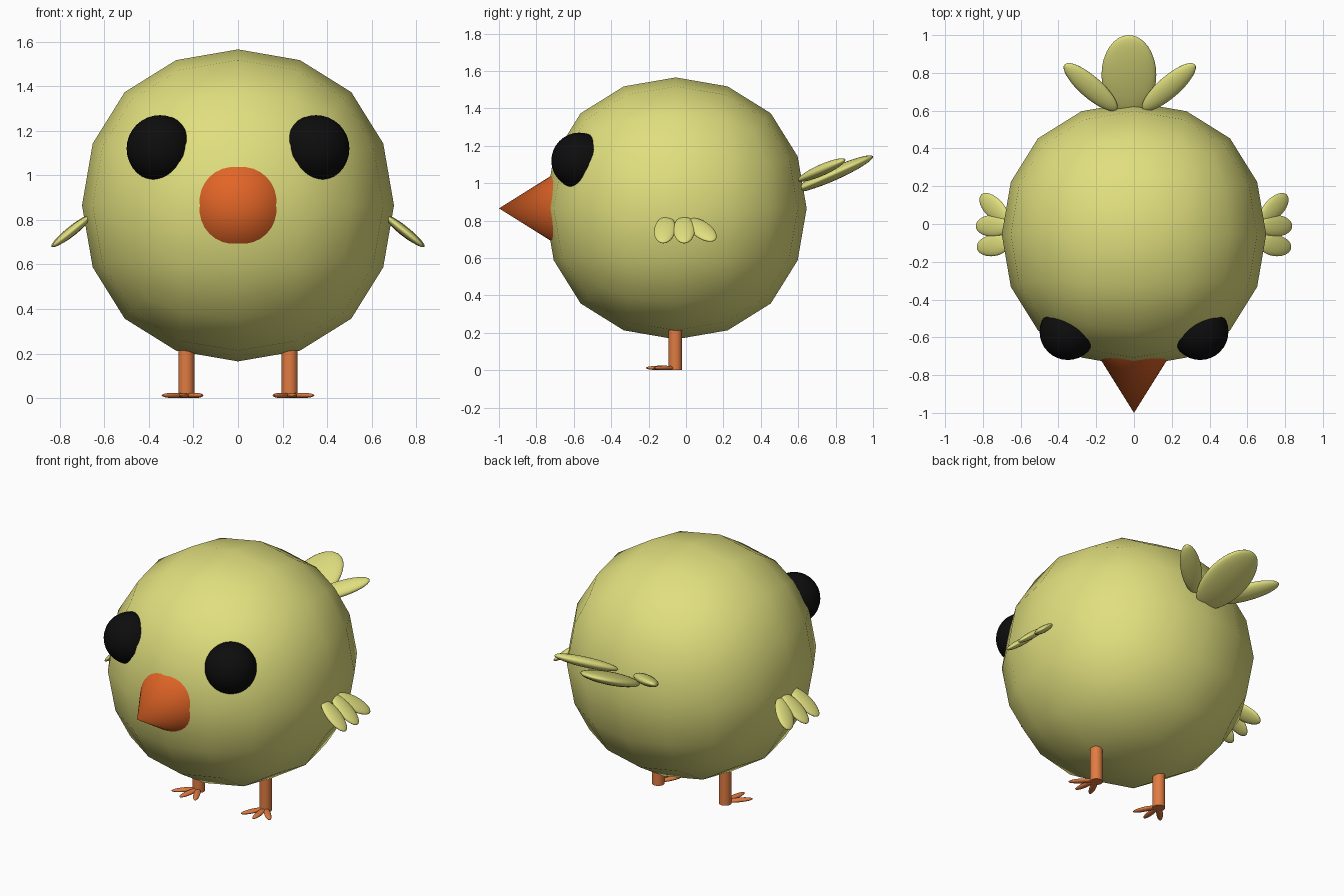
import bpy
from math import radians, sin, cos
from mathutils import Matrix, Vector

if "Cube" in bpy.data.objects:
    bpy.data.objects.remove(bpy.data.objects["Cube"], do_unlink=True)


def material(name, rgb):
    m = bpy.data.materials.new(name)
    m.use_nodes = True
    m.diffuse_color = (*rgb, 1)
    m.node_tree.nodes["Principled BSDF"].inputs["Base Color"].default_value = (*rgb, 1)
    return m


YELLOW = material("pale yellow", (0.75, 0.74, 0.21))
ORANGE = material("beak orange", (0.76, 0.13, 0.02))
LEG = material("leg orange", (0.75, 0.2, 0.055))
BLACK = material("eye black", (0.004, 0.004, 0.004))


def finish(name, mat):
    ob = bpy.context.object
    ob.name = name
    ob.data.materials.append(mat)
    bpy.ops.object.shade_smooth_by_angle(angle=radians(40))
    return ob


def ellipsoid(name, mat, loc, half, yaw=0, pitch=0, fan=0):
    """Ellipsoid lying along y: fanned in its plane, pitched up, then turned."""
    bpy.ops.mesh.primitive_uv_sphere_add(segments=32, ring_count=16, radius=1)
    ob = finish(name, mat)
    turn = (Matrix.Rotation(radians(yaw), 4, 'Z')
            @ Matrix.Rotation(radians(pitch), 4, 'X')
            @ Matrix.Rotation(radians(fan), 4, 'Z'))
    ob.data.transform(Matrix.Translation(Vector(loc)) @ turn @ Matrix.Diagonal((*half, 1)))
    return ob


# Body: a cube subdivided into a coarse ball
bpy.ops.mesh.primitive_cube_add(size=1.668, location=(0, -0.055, 0.865))
body = bpy.context.object
subdivision = body.modifiers.new("rounding", 'SUBSURF')
subdivision.levels = subdivision.render_levels = 2
bpy.ops.object.modifier_apply(modifier=subdivision.name)
finish("body", YELLOW)
bpy.ops.object.shade_smooth()

# Beak
bpy.ops.mesh.primitive_cone_add(vertices=32, radius1=0.25, depth=0.4,
                                location=(0, -0.8, 0.865), rotation=(radians(90), 0, 0))
finish("beak", ORANGE)

for side, label in ((1, "left"), (-1, "right")):
    # Eye
    ellipsoid(f"{label}_eye", BLACK, (0.35 * side, -0.57, 1.12), (0.15, 0.15, 0.15))

    # Leg and toes
    leg_x, leg_y = 0.232 * side, -0.057
    bpy.ops.mesh.primitive_cylinder_add(vertices=32, radius=0.036, depth=0.3,
                                        location=(leg_x, leg_y, 0.15))
    finish(f"{label}_leg", LEG)
    for toe, angle in (("inner", -27), ("middle", 8), ("outer", 43)):
        a = radians(angle)
        reach = 0.08
        ellipsoid(f"{label}_{toe}_toe", LEG,
                  (leg_x + side * reach * sin(a), leg_y - reach * cos(a), 0.012),
                  (0.019, 0.08, 0.012), yaw=angle * side)

    # Wing of three feathers
    for feather, x, y, fan in (("front", 0.745, -0.113, -6), ("middle", 0.75, -0.01, 0),
                               ("rear", 0.742, 0.085, 35)):
        ellipsoid(f"{label}_wing_{feather}_feather", YELLOW, (x * side, y, 0.75),
                  (0.057, 0.112, 0.02), yaw=-90 * side, pitch=-39, fan=fan * side)

# Tail of three feathers
for name, loc, half, fan in (
        ("tail_middle_feather", (-0.027, 0.79, 1.05), (0.145, 0.23, 0.035), 0),
        ("tail_left_feather", (0.185, 0.725, 1.07), (0.06, 0.19, 0.03), -46),
        ("tail_right_feather", (-0.23, 0.725, 1.07), (0.06, 0.19, 0.03), 46)):
    ellipsoid(name, YELLOW, loc, half, pitch=24, fan=fan)
